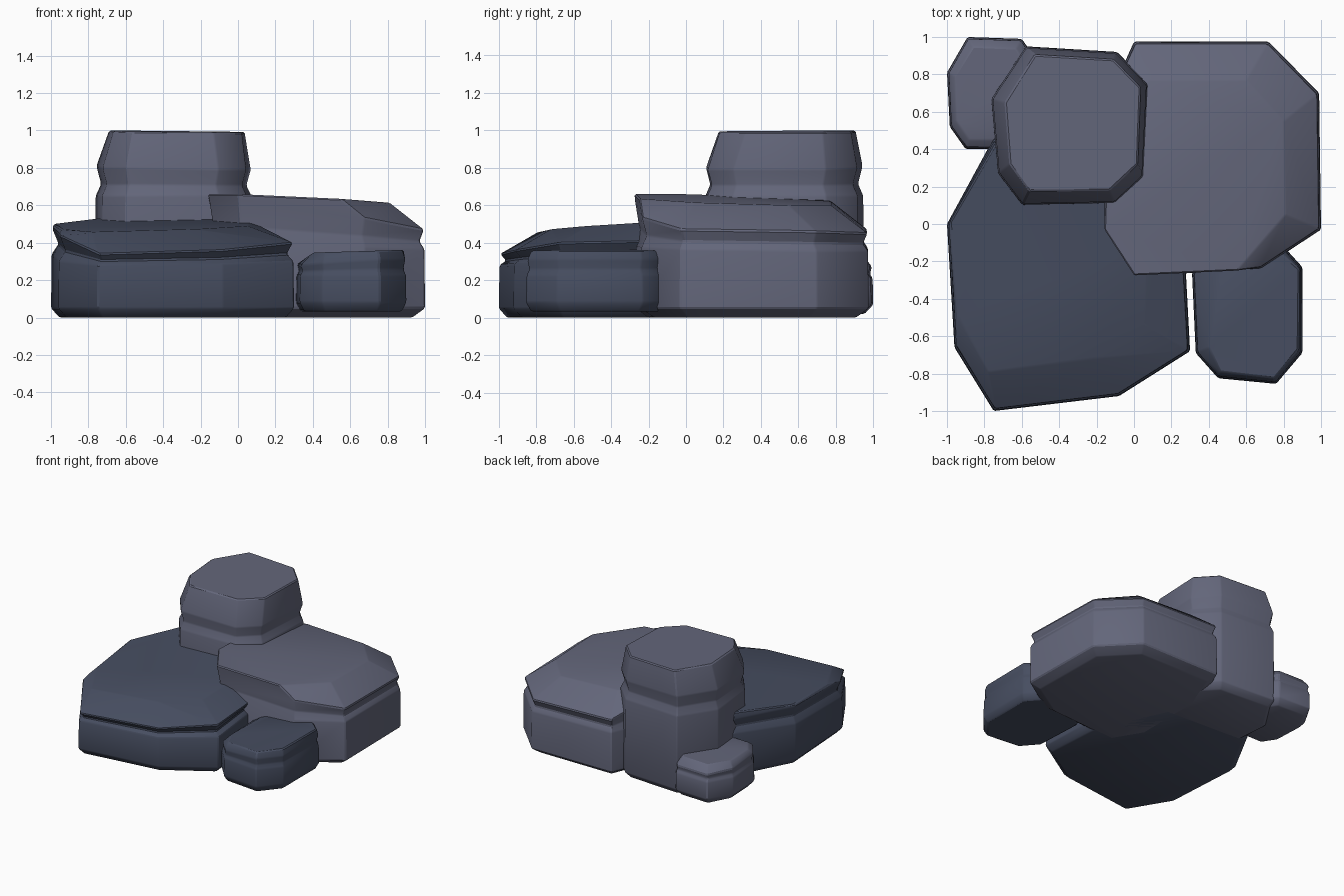
import bpy, bmesh, math
from mathutils import Vector

if "Cube" in bpy.data.objects:
    bpy.data.objects.remove(bpy.data.objects["Cube"])


def material(name, rgb):
    m = bpy.data.materials.new(name)
    m.diffuse_color = (*rgb, 1)
    m.use_nodes = True
    m.node_tree.nodes["Principled BSDF"].inputs["Base Color"].default_value = m.diffuse_color
    return m


dark = material("dark_stone", (0.062, 0.075, 0.118))
light = material("light_stone", (0.125, 0.133, 0.195))


def inset(pts, d):
    """Pull an outline toward its centre by d."""
    c = sum((Vector(p) for p in pts), Vector((0, 0))) / len(pts)
    return [Vector(p) - (Vector(p) - c).normalized() * d for p in pts]


def plane(k, p):
    return k[0] + k[1] * p[0] + k[2] * p[1]


def rock(name, mat, outline, base, ledge, shoulder, top, cap, notch=0.035, foot=0.05):
    """Stack of octagonal rings: foot, wall, notch, shoulder, tilted cap."""
    n = len(outline)
    wall = [Vector(p) for p in outline]
    lz = [plane(ledge, p) for p in wall]
    rings = [
        [(p.x, p.y, base) for p in inset(wall, foot)],
        [(p.x, p.y, base + 0.05) for p in wall],
        [(p.x, p.y, z) for p, z in zip(inset(wall, 0.004), lz)],
        [(p.x, p.y, z + 0.4 * (s - z)) for p, z, s in zip(inset(wall, notch), lz, shoulder)],
        [(p.x, p.y, s) for p, s in zip(inset(wall, 0.008), shoulder)],
        [(p[0], p[1], plane(cap, p)) for p in top],
    ]
    bm = bmesh.new()
    vs = [[bm.verts.new(p) for p in r] for r in rings]
    for a, b in zip(vs, vs[1:]):
        for i in range(n):
            j = (i + 1) % n
            bm.faces.new((a[i], a[j], b[j], b[i]))
    bm.faces.new(vs[0][::-1])
    bm.faces.new(vs[-1])
    bm.normal_update()
    edges = [e for e in bm.edges if e.calc_face_angle(0) > math.radians(22)]
    bmesh.ops.bevel(bm, geom=edges, offset=0.008, segments=1, profile=0.5,
                    affect='EDGES', clamp_overlap=True)
    bmesh.ops.recalc_face_normals(bm, faces=bm.faces[:])
    me = bpy.data.meshes.new(name)
    bm.to_mesh(me)
    bm.free()
    me.materials.append(mat)
    ob = bpy.data.objects.new(name, me)
    bpy.context.collection.objects.link(ob)
    bpy.ops.object.select_all(action='DESELECT')
    ob.select_set(True)
    bpy.context.view_layer.objects.active = ob
    bpy.ops.object.shade_smooth_by_angle(angle=math.radians(25))


# Outlines run counter-clockwise from the front-left corner.
# Wide dark rock, front left
rock("front_left_rock", dark,
     [(-.75, -1), (-.08, -.92), (.30, -.68), (.27, -.12), (.0, .42), (-.75, .46), (-1, 0), (-.96, -.66)],
     0, (.34, 0, .06), [.34, .36, .40, .41, .50, .48, .475, .44],
     [(-.78, -.79), (-.23, -.72), (.05, -.53), (.07, -.12), (-.03, .38), (-.74, .43), (-.985, .01), (-.94, -.49)],
     (.52, .02, .06), notch=.045)

# Wide light rock, right
rock("right_rock", light,
     [(0, -.28), (.68, -.24), (1, -.03), (.99, .70), (.72, .975), (0, .975), (-.16, .62), (-.16, -.03)],
     0, (.385, -.02, -.015), [.63, .53, .47, .46, .45, .47, .59, .63],
     [(0, -.275), (.55, -.25), (.81, .05), (.80, .55), (.60, .77), (.08, .77), (-.14, .60), (-.16, -.03)],
     (.652, -.045, -.03), foot=.08)

# Tall light rock, back
rock("tall_rock", light,
     [(-.60, .10), (-.10, .11), (.05, .25), (.075, .75), (-.09, .92), (-.58, .95), (-.765, .67), (-.73, .27)],
     0, (.65, 0, 0), [.80, .79, .79, .79, .80, .81, .81, .80],
     [(-.56, .175), (-.13, .18), (.02, .32), (.035, .73), (-.11, .88), (-.53, .905), (-.69, .65), (-.665, .32)],
     (.988, -.01, .006))

# Small light rock, back left
rock("small_back_rock", light,
     [(-.90, .40), (-.62, .40), (-.50, .55), (-.50, .85), (-.60, .99), (-.89, 1), (-1, .81), (-.985, .52)],
     .02, (.21, 0, 0), [.30, .30, .28, .27, .27, .27, .28, .29],
     [(-.88, .45), (-.64, .45), (-.55, .57), (-.55, .81), (-.63, .94), (-.86, .95), (-.96, .79), (-.95, .55)],
     (.345, .01, -.005), notch=.02)

# Small dark rock, front right
rock("small_front_rock", dark,
     [(.45, -.825), (.76, -.855), (.90, -.69), (.90, -.23), (.80, -.12), (.42, -.12), (.31, -.26), (.33, -.69)],
     .033, (.225, 0, 0), [.29, .31, .31, .31, .31, .30, .285, .28],
     [(.46, -.79), (.75, -.825), (.88, -.67), (.885, -.24), (.78, -.15), (.48, -.16), (.41, -.28), (.40, -.66)],
     (.335, .03, 0), notch=.02, foot=.03)
